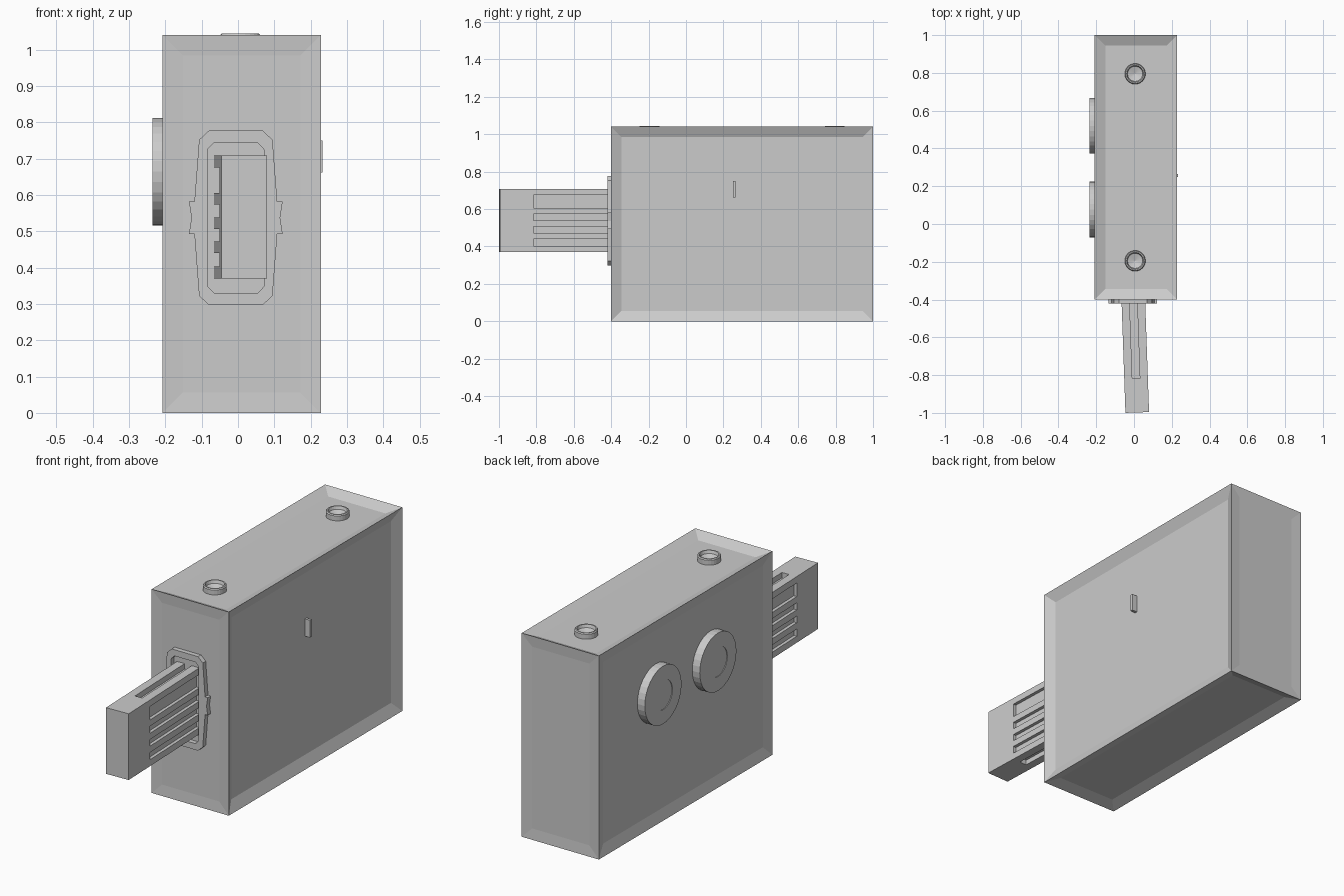
import bpy, bmesh, math
from mathutils import Matrix, Vector

if "Cube" in bpy.data.objects:
    bpy.data.objects.remove(bpy.data.objects["Cube"])


def finish(name, bm, smooth=False):
    bmesh.ops.recalc_face_normals(bm, faces=bm.faces)
    me = bpy.data.meshes.new(name)
    bm.to_mesh(me)
    bm.free()
    ob = bpy.data.objects.new(name, me)
    bpy.context.collection.objects.link(ob)
    if smooth:
        bpy.context.view_layer.objects.active = ob
        ob.select_set(True)
        bpy.ops.object.shade_smooth_by_angle(angle=math.radians(35))
        ob.select_set(False)
    return ob


def add_box(bm, x0, x1, y0, y1, z0, z1):
    m = Matrix.Translation(((x0 + x1) / 2, (y0 + y1) / 2, (z0 + z1) / 2))
    m = m @ Matrix.Diagonal((x1 - x0, y1 - y0, z1 - z0, 1))
    return bmesh.ops.create_cube(bm, size=1, matrix=m)["verts"]


def lathe(name, profile, matrix, steps):
    # profile is (radius, height) spun round z, then placed by matrix
    bm = bmesh.new()
    vs = [bm.verts.new((r, 0, h)) for r, h in profile]
    es = [bm.edges.new(p) for p in zip(vs, vs[1:])]
    bmesh.ops.spin(bm, geom=vs + es, axis=(0, 0, 1), cent=(0, 0, 0),
                   angle=math.tau, steps=steps, use_duplicate=False)
    bmesh.ops.remove_doubles(bm, verts=bm.verts, dist=1e-5)
    bmesh.ops.transform(bm, matrix=matrix, verts=bm.verts)
    return finish(name, bm)


# Case: box with a recessed panel on each side
bm = bmesh.new()
add_box(bm, -0.208, 0.228, -0.4, 1.0, 0, 1.04)
bm.normal_update()
depths = {(1, 0, 0): 0.025, (-1, 0, 0): 0.015, (0, 0, 1): 0.025,
          (0, 0, -1): 0.02, (0, -1, 0): 0.004, (0, 1, 0): 0.004}
for f in list(bm.faces):
    key = tuple(round(c) for c in f.normal)
    bmesh.ops.inset_individual(bm, faces=[f], thickness=0.056,
                               depth=-depths[key], use_even_offset=True)
finish("case", bm)

# Two hollow studs on top
for i, y in enumerate((-0.195, 0.795)):
    lathe(f"top_stud_{i + 1}",
          [(0.055, 1.005), (0.055, 1.04), (0.051, 1.045), (0.045, 1.045),
           (0.04, 1.03), (0, 1.018)],
          Matrix.Translation((0.006, y, 0)), 24)

# Two round knobs on the left side
for i, y in enumerate((0.077, 0.52)):
    lathe(f"side_knob_{i + 1}",
          [(0.148, 0), (0.148, 0.045), (0.075, 0.045), (0.075, 0.042), (0, 0.042)],
          Matrix.Translation((-0.19, y, 0.664)) @ Matrix.Rotation(-math.pi / 2, 4, 'Y'), 32)

# Small catch on the right side
bm = bmesh.new()
add_box(bm, 0.195, 0.232, 0.25, 0.264, 0.662, 0.75)
finish("side_catch", bm)

# Collar around the plug: half outlines mirrored about z = 0.537 and x = -0.006
half_outer = [(0.129, 0.045), (0.114, 0.045), (0.101, 0.215), (0.074, 0.24)]
half_inner = [(0.077, 0.045), (0.077, 0.188), (0.0765, 0.19), (0.059, 0.208)]


def ring_points(half, mid):
    right = [(x, -z) for x, z in reversed(half)] + [(mid, 0)] + half
    loop = right + [(-x, z) for x, z in reversed(right)]
    return [(x - 0.006, z + 0.537) for x, z in loop]


bm = bmesh.new()
outer, inner = ring_points(half_outer, 0.122), ring_points(half_inner, 0.077)
loops = [[bm.verts.new((x, y, z)) for x, z in pts]
         for pts, y in ((outer, -0.39), (outer, -0.42), (inner, -0.42), (inner, -0.39))]
n = len(outer)
for k in range(4):
    a, b = loops[k], loops[(k + 1) % 4]
    for i in range(n):
        j = (i + 1) % n
        bm.faces.new((a[i], a[j], b[j], b[i]))
finish("plug_collar", bm)

# Plug, built straight and then turned slightly
turn = (Matrix.Translation((-0.003, -0.42, 0)) @ Matrix.Rotation(math.radians(2), 4, 'Z')
        @ Matrix.Translation((0, 0.42, 0)))
W, Y0, Y1, Y2 = 0.0625, -0.998, -0.818, -0.395

bm = bmesh.new()
add_box(bm, -W, W, Y0, Y1, 0.37, 0.708)
add_box(bm, -0.046, 0.046, Y1, Y2, 0.395, 0.68)
for s in (-1, 1):
    a, b = sorted((s * 0.02, s * W))
    add_box(bm, a, b, Y1, Y2, 0.675, 0.708)
    add_box(bm, a, b, Y1, Y2, 0.37, 0.403)
bmesh.ops.transform(bm, matrix=turn, verts=bm.verts)
finish("plug", bm)

# Grip ribs on both sides of the plug
bm = bmesh.new()
for z in (0.456, 0.522, 0.59):
    add_box(bm, -W, W, Y1, Y2, z - 0.016, z + 0.016)
bmesh.ops.transform(bm, matrix=turn, verts=bm.verts)
finish("plug_ribs", bm)
